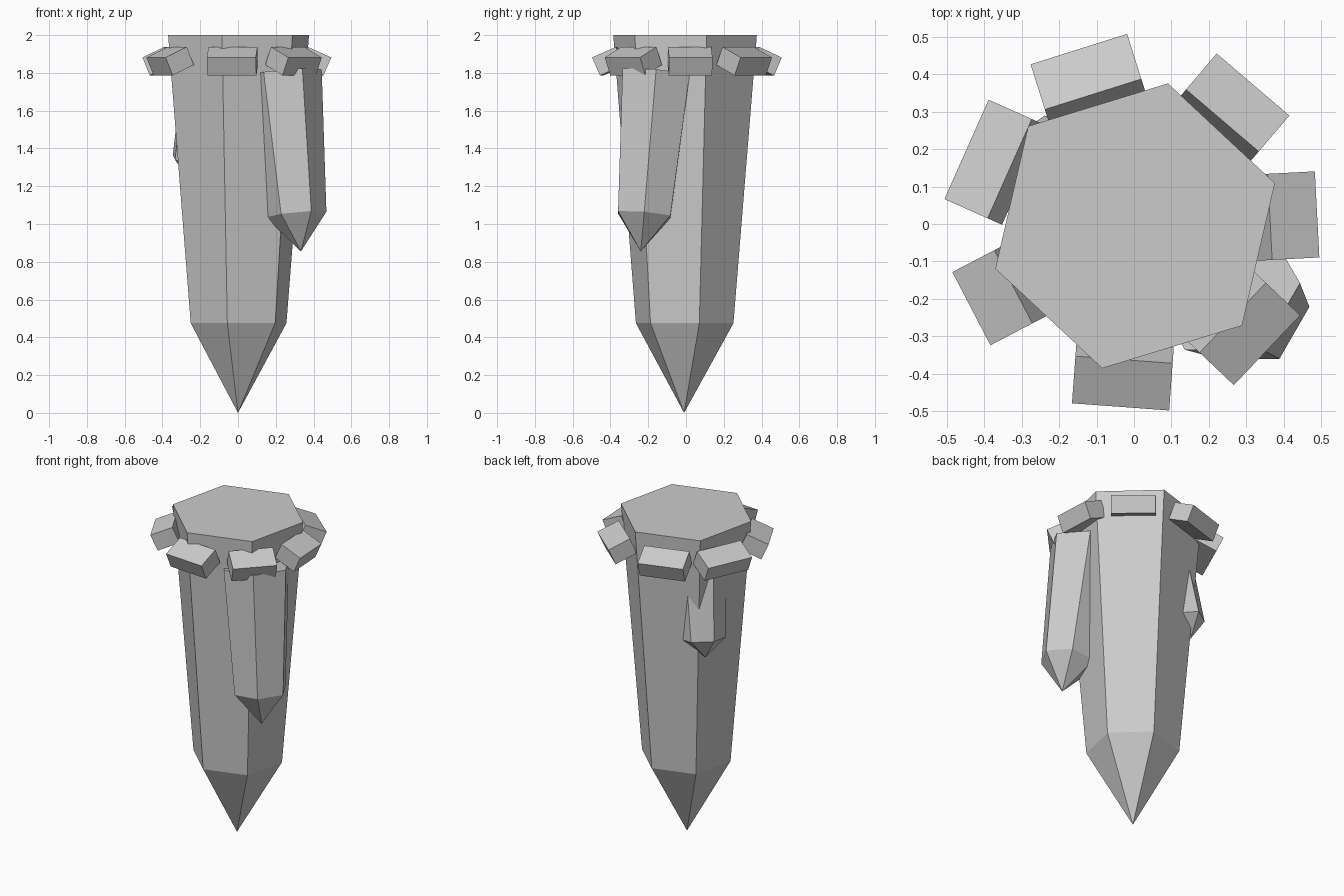
import bpy, bmesh
from math import radians, cos, sin
from mathutils import Vector, Matrix

cube = bpy.data.objects.get("Cube")
if cube:
    bpy.data.objects.remove(cube)

stone = bpy.data.materials.new("grey_stone")
stone.use_nodes = True
GREY = (0.6, 0.6, 0.6, 1)
stone.diffuse_color = GREY
stone.node_tree.nodes["Principled BSDF"].inputs["Base Color"].default_value = GREY


def add_object(name, bm):
    bmesh.ops.recalc_face_normals(bm, faces=bm.faces)
    mesh = bpy.data.meshes.new(name)
    bm.to_mesh(mesh)
    bm.free()
    mesh.materials.append(stone)
    obj = bpy.data.objects.new(name, mesh)
    bpy.context.collection.objects.link(obj)
    return obj


def crystal(name, top, top_radius, shoulder, shoulder_radius, tip, turn):
    """Tapered six-sided shaft, square to its axis, ending in a point."""
    bm = bmesh.new()
    top, shoulder = Vector(top), Vector(shoulder)
    axis = shoulder - top
    rings = []
    for centre, radius in ((top, top_radius), (shoulder, shoulder_radius)):
        ring = []
        for k in range(6):
            a = radians(turn + 60 * k)
            x, y = radius * cos(a), radius * sin(a)
            z = -(axis.x * x + axis.y * y) / axis.z
            ring.append(bm.verts.new(centre + Vector((x, y, z))))
        rings.append(ring)
    point = bm.verts.new(tip)
    upper, lower = rings
    bm.faces.new(upper)
    for k in range(6):
        n = (k + 1) % 6
        bm.faces.new((upper[k], upper[n], lower[n], lower[k]))
        bm.faces.new((lower[k], lower[n], point))
    return add_object(name, bm)


def block(name, angle, width):
    """Small stone block leaning outward on the collar."""
    bm = bmesh.new()
    place = (Matrix.Rotation(radians(angle), 4, "Z")
             @ Matrix.Translation((0.405, 0, 1.862))
             @ Matrix.Rotation(radians(24), 4, "Y")
             @ Matrix.Diagonal((0.138, width, 0.104, 1)))
    bmesh.ops.create_cube(bm, size=1, matrix=place)
    return add_object(name, bm)


# Main hanging crystal and its two offshoots
crystal("main_crystal", (0.003, -0.005, 2), 0.39, (0.003, -0.007, 0.475), 0.265,
        (0, -0.01, 0), 17)
crystal("large_side_crystal", (0.238, -0.158, 1.8), 0.205, (0.308, -0.221, 1.05), 0.16,
        (0.333, -0.24, 0.855), 0)
crystal("small_side_crystal", (-0.147, 0.079, 1.8), 0.16, (-0.227, 0.16, 1.335), 0.13,
        (-0.265, 0.185, 1.235), 35)

# Collar of leaning blocks: direction and width
collar = [(3, 0.23), (49.5, 0.255), (107.5, 0.27), (156, 0.29),
          (207.5, 0.22), (265.8, 0.26), (316.5, 0.257)]
for i, (angle, width) in enumerate(collar):
    block(f"collar_block_{i + 1}", angle, width)
